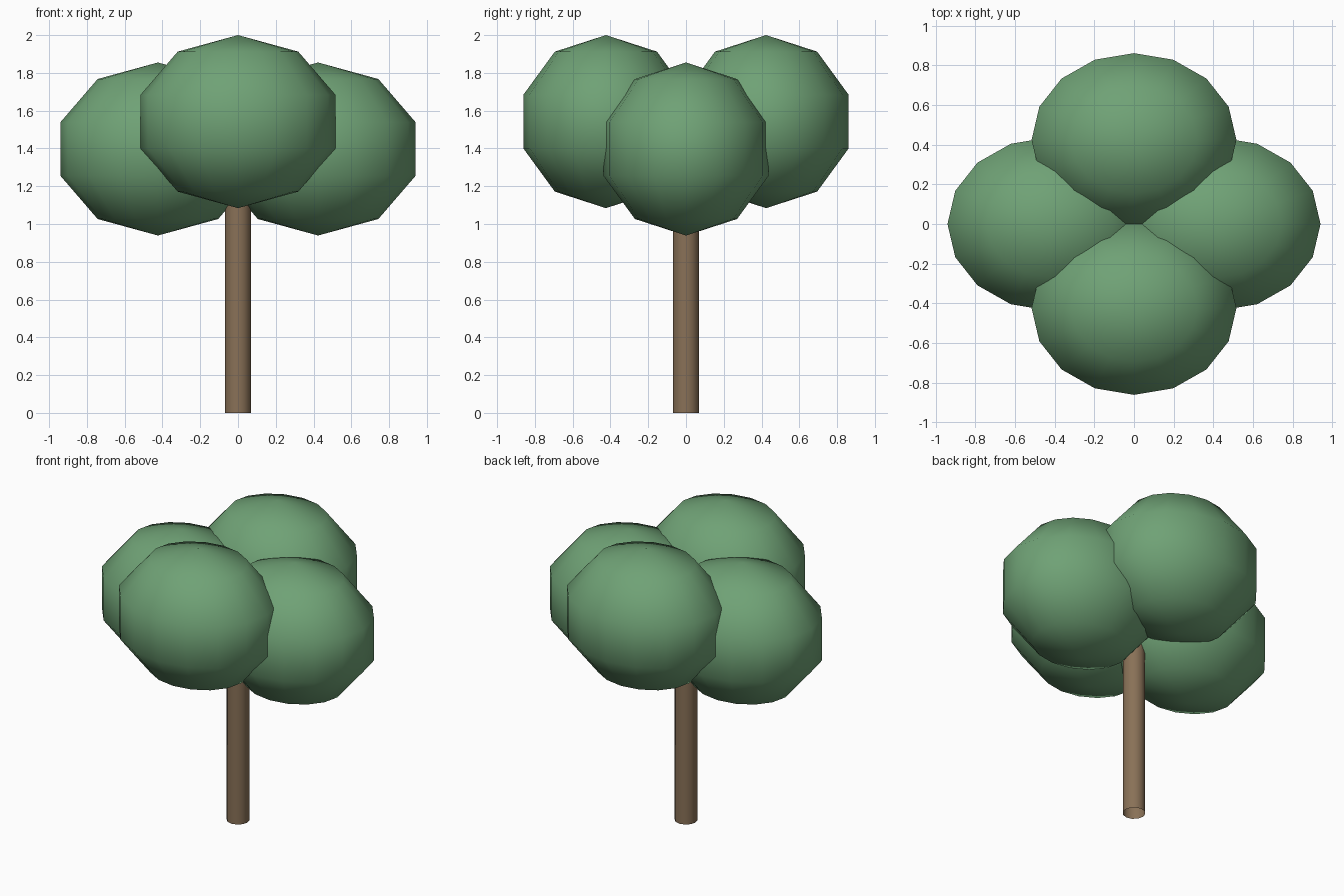
import bpy
import math

if "Cube" in bpy.data.objects:
    bpy.data.objects.remove(bpy.data.objects["Cube"])


def material(name, rgb):
    m = bpy.data.materials.new(name)
    m.diffuse_color = (*rgb, 1.0)
    m.use_nodes = True
    m.node_tree.nodes["Principled BSDF"].inputs["Base Color"].default_value = m.diffuse_color
    return m


leaf_green = material("leaf_green", (0.16, 0.36, 0.18))
bark_brown = material("bark_brown", (0.25, 0.165, 0.095))

# Trunk: open tube running up into the foliage
trunk_height = 1.3
bpy.ops.mesh.primitive_cylinder_add(vertices=12, radius=0.07, depth=trunk_height,
                                    end_fill_type='NOTHING',
                                    location=(0, 0, trunk_height / 2))
trunk = bpy.context.object
trunk.name = "trunk"
trunk.data.materials.append(bark_brown)
bpy.ops.object.shade_smooth()


# Foliage: four identical low-poly ellipsoids, the side pair set lower
def foliage(name, x, y, z):
    bpy.ops.mesh.primitive_uv_sphere_add(segments=16, ring_count=5, radius=1,
                                         location=(x, y, z))
    ob = bpy.context.object
    ob.name = name
    ob.scale = (0.543, 0.46, 0.458)
    bpy.ops.object.transform_apply(location=False, rotation=False, scale=True)
    ob.data.materials.append(leaf_green)
    bpy.ops.object.shade_smooth()


for side, s in (("left", -1), ("right", 1)):
    foliage("foliage_" + side, 0.424 * s, 0, 1.397)
for side, s in (("front", -1), ("back", 1)):
    foliage("foliage_" + side, 0, 0.424 * s, 1.542)
